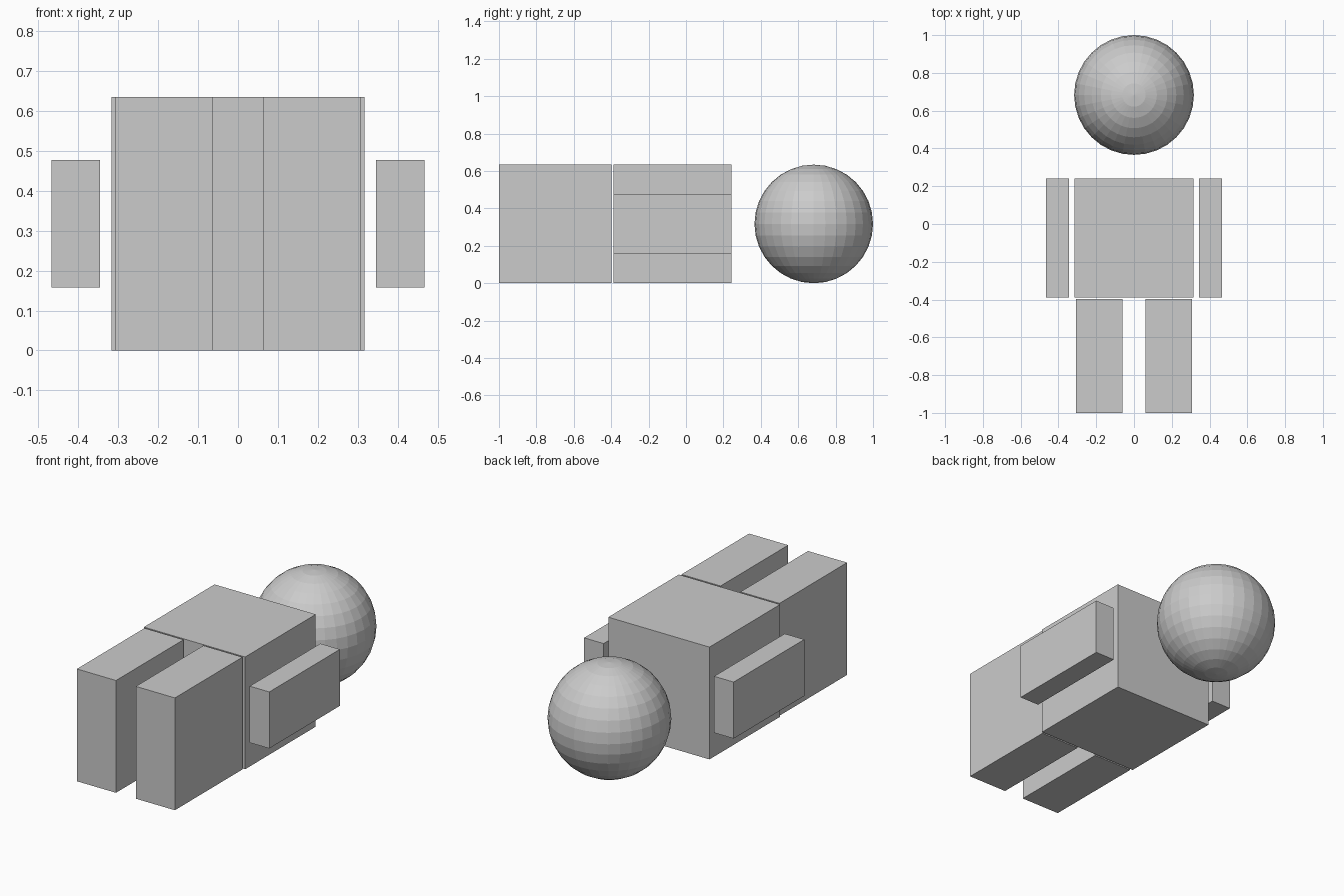
import bpy
from mathutils import Vector

cube = bpy.data.objects.get("Cube")
if cube:
    bpy.data.objects.remove(cube, do_unlink=True)

# One plain grey for the whole figure
grey = bpy.data.materials.new("light grey")
grey.use_nodes = True
colour = (0.6, 0.6, 0.6, 1)
grey.diffuse_color = colour
grey.node_tree.nodes["Principled BSDF"].inputs["Base Color"].default_value = colour


def box(name, low, high):
    low, high = Vector(low), Vector(high)
    bpy.ops.mesh.primitive_cube_add(size=1, location=(low + high) / 2)
    part = bpy.context.object
    part.name = name
    part.scale = high - low
    bpy.ops.object.transform_apply(location=False, rotation=False, scale=True)
    part.data.materials.append(grey)


HEIGHT = 0.634
SHOULDER, HIP = 0.242, -0.388

# Torso
box("torso", (-0.316, HIP, 0), (0.316, SHOULDER, HEIGHT))

# Arms and legs, one pair per side
for side, sign in (("left", 1), ("right", -1)):
    inner, outer = sorted((sign * 0.345, sign * 0.467))
    box(side + "_arm", (inner, HIP, 0.158), (outer, SHOULDER, 0.477))
    inner, outer = sorted((sign * 0.062, sign * 0.306))
    box(side + "_leg", (inner, -1, 0), (outer, -0.397, HEIGHT))

# Head, a faceted ball resting on the ground
radius = HEIGHT / 2
bpy.ops.mesh.primitive_uv_sphere_add(segments=32, ring_count=16, radius=radius,
                                     location=(0, 1 - radius, radius))
head = bpy.context.object
head.name = "head"
head.data.materials.append(grey)
